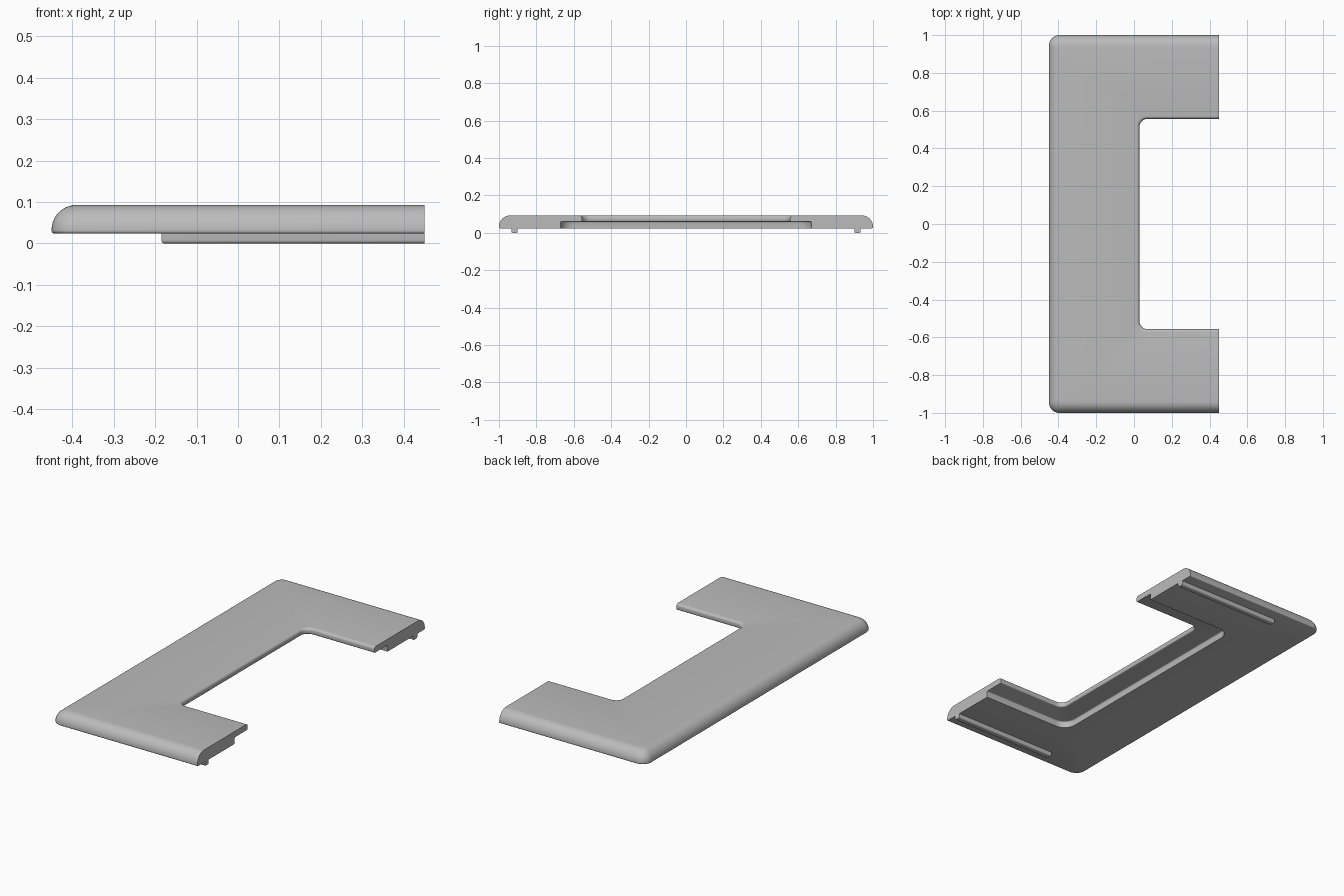
import bpy, bmesh, math
from math import sin, cos, pi

cube = bpy.data.objects.get("Cube")
if cube:
    bpy.data.objects.remove(cube, do_unlink=True)

grey = bpy.data.materials.new("plain grey")
grey.use_nodes = True
grey.diffuse_color = (0.5, 0.5, 0.5, 1)
grey.node_tree.nodes["Principled BSDF"].inputs["Base Color"].default_value = (0.5, 0.5, 0.5, 1)

END_X, HALF_Y = 0.45, 1.0
BOTTOM, TOP, STEP_Z = 0.024, 0.093, 0.06


def finish(bm, name):
    bmesh.ops.recalc_face_normals(bm, faces=bm.faces)
    mesh = bpy.data.meshes.new(name)
    bm.to_mesh(mesh)
    bm.free()
    mesh.materials.append(grey)
    obj = bpy.data.objects.new(name, mesh)
    bpy.context.collection.objects.link(obj)
    bpy.ops.object.select_all(action="DESELECT")
    obj.select_set(True)
    bpy.context.view_layer.objects.active = obj
    bpy.ops.object.shade_smooth_by_angle(angle=math.radians(35))
    return obj


def arc(cx, cz, r, start, stop, steps):
    """Quarter-round points for the cross-section."""
    angles = [start + (stop - start) * i / steps for i in range(steps + 1)]
    return [(cx + r * cos(a), cz + r * sin(a)) for a in angles]


def bracket_path(inset, z, radius, steps=10):
    """U-shaped path, open towards +x, with two rounded corners."""
    # the long bar is slightly wider than the two arms
    x = -END_X + inset * (1.08 if inset > 0.1 else 1)
    y = HALF_Y - inset
    corner = [(x + radius - radius * sin(a), -y + radius - radius * cos(a))
              for a in (pi / 2 * i / steps for i in range(steps + 1))]
    half = [(END_X, -y)] + corner
    return [(px, py, z) for px, py in half + [(px, -py) for px, py in reversed(half)]]


# Cross-section: inset from the outer edge, and height
outer_r, lip_r, small = 0.06, 0.014, 0.006
inner, step = 0.443, 0.328
section = arc(small, BOTTOM + small, small, 1.5 * pi, pi, 3)
section += arc(outer_r, TOP - outer_r, outer_r, pi, pi / 2, 10)
section += arc(inner - lip_r, TOP - lip_r, lip_r, pi / 2, 0, 5)
section += arc(inner - small, STEP_Z + small, small, 0, -pi / 2, 3)
section += arc(step + small, STEP_Z - small, small, pi / 2, pi, 3)
section += [(step, BOTTOM)]

# Frame body: the section carried along the bracket path
bm = bmesh.new()
rings = []
for inset, z in section:
    radius = max(0.055 - inset * 0.6, 0.012) if inset < 0.1 else 0.045
    if abs(inset - step) < 0.02:
        radius = 0.07
    rings.append([bm.verts.new(p) for p in bracket_path(inset, z, radius)])
for a, b in zip(rings, rings[1:] + rings[:1]):
    for i in range(len(a) - 1):
        bm.faces.new((a[i], a[i + 1], b[i + 1], b[i]))
for end in (0, -1):
    bm.faces.new([ring[end] for ring in rings])
finish(bm, "frame_body")

# Guide ribs under the two arms
for name, side in (("front_rib", -1), ("back_rib", 1)):
    bm = bmesh.new()
    bmesh.ops.create_cube(bm, size=1)
    for v in bm.verts:
        v.co.x = END_X if v.co.x > 0 else -0.185
        v.co.y = side * 0.917 + v.co.y * 0.034
        v.co.z = BOTTOM + 0.002 if v.co.z > 0 else 0
    edges = [e for e in bm.edges
             if all(v.co.z < 0.01 for v in e.verts) and any(v.co.x < 0 for v in e.verts)]
    bmesh.ops.bevel(bm, geom=edges, offset=0.008, segments=4, profile=0.5, affect="EDGES")
    finish(bm, name)
